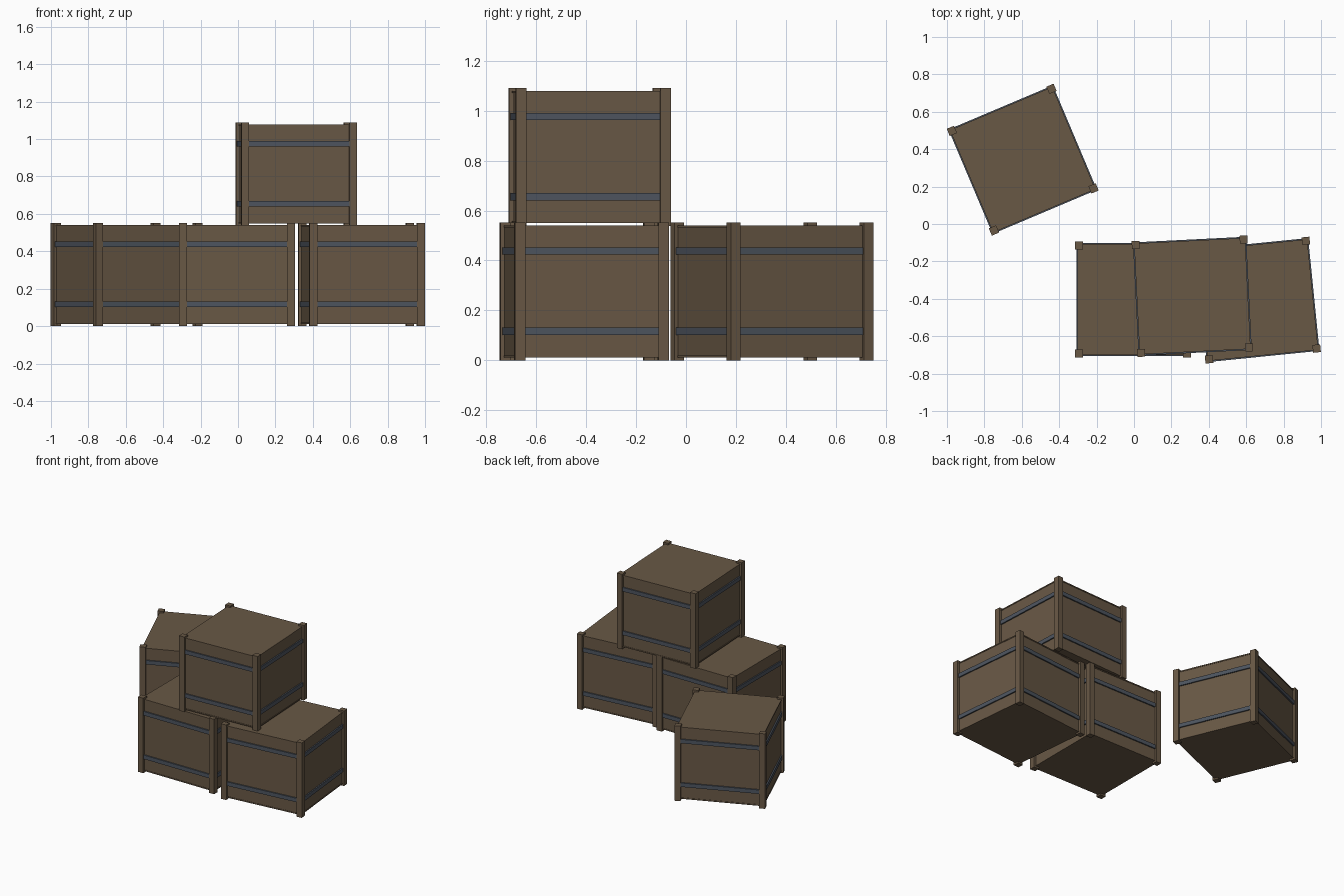
import bpy
from mathutils import Matrix, Vector

if "Cube" in bpy.data.objects:
    bpy.data.objects.remove(bpy.data.objects["Cube"])


def material(name, rgb):
    m = bpy.data.materials.new(name)
    m.diffuse_color = (*rgb, 1)
    m.use_nodes = True
    m.node_tree.nodes["Principled BSDF"].inputs["Base Color"].default_value = m.diffuse_color
    return m


WOOD = material("wood", (0.14, 0.098, 0.06))
IRON = material("iron", (0.075, 0.09, 0.115))
H = 0.552        # post height
POST = 0.289     # post offset from the crate centre


def box(name, frame, centre, size, mat):
    bpy.ops.mesh.primitive_cube_add(size=1)
    ob = bpy.context.object
    ob.name = name
    ob.data.transform(Matrix.Translation(Vector(centre)) @ Matrix.Diagonal((*size, 1)))
    ob.matrix_world = frame
    ob.data.materials.append(mat)


def crate(name, x, y, z, angle):
    f = Matrix.Translation((x, y, z)) @ Matrix.Rotation(angle, 4, 'Z')
    # closed body with thin top and bottom boards
    box(name + "_body", f, (0, 0, H / 2), (0.588, 0.588, 0.512), WOOD)
    for part, pz in (("bottom", 0.016), ("lid", 0.536)):
        box(f"{name}_{part}", f, (0, 0, pz), (0.594, 0.594, 0.008), WOOD)
    # corner posts
    for sx in (-1, 1):
        for sy in (-1, 1):
            box(name + "_post", f, (sx * POST, sy * POST, H / 2), (0.042, 0.042, H), WOOD)
    # two metal straps on each of the four sides
    for bz in (0.117, 0.438):
        for s in (-1, 1):
            box(name + "_strap", f, (0, s * 0.296, bz), (0.58, 0.014, 0.029), IRON)
            box(name + "_strap", f, (s * 0.296, 0, bz), (0.014, 0.58, 0.029), IRON)


crate("left_crate", -0.005, -0.404, 0, 0)
crate("right_crate", 0.66, -0.407, 0, 0.1)
crate("top_crate", 0.312, -0.386, 0.538, 0.05)
crate("back_crate", -0.595, 0.344, 0, 0.4)
